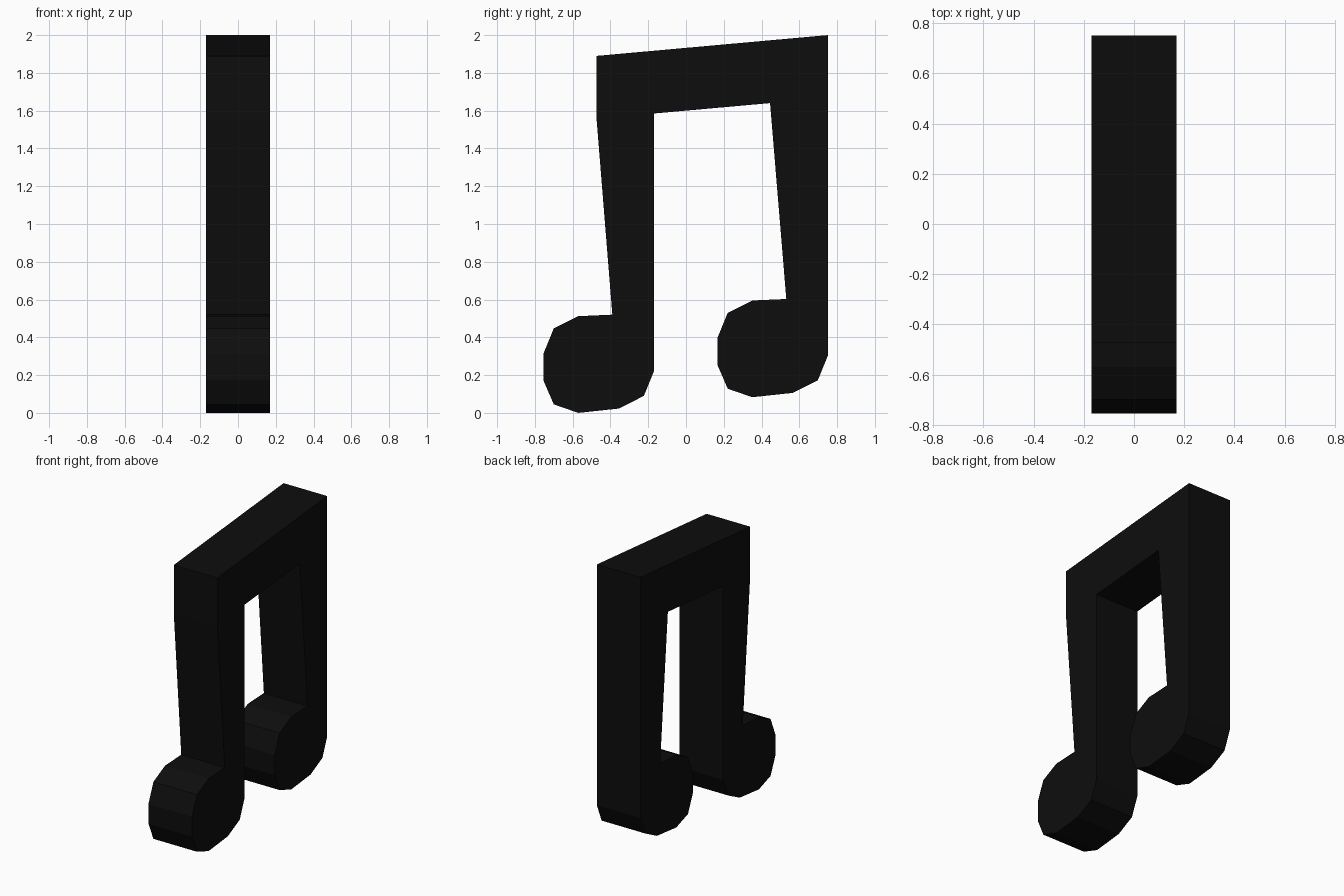
import bpy
import bmesh
from mathutils import Vector

cube = bpy.data.objects.get("Cube")
if cube:
    bpy.data.objects.remove(cube, do_unlink=True)

HALF_WIDTH = 0.17

# Single flat colour
black = bpy.data.materials.new("near_black")
black.use_nodes = True
colour = (0.004, 0.004, 0.004, 1)
black.diffuse_color = colour
black.node_tree.nodes["Principled BSDF"].inputs["Base Color"].default_value = colour

# Faceted note head, from the stem's inner side round to its outer side (y, z)
head = [(-0.39, 0.52), (-0.57, 0.512), (-0.70, 0.447), (-0.755, 0.313),
        (-0.755, 0.172), (-0.70, 0.045), (-0.57, 0), (-0.355, 0.023),
        (-0.223, 0.09), (-0.17, 0.22)]
step = Vector((0.921, 0.083))          # from the front head to the back head
front_head = [Vector(p) for p in head]
back_head = [p + step for p in front_head]

# Closed outline: front stem and head, underside of beam, back head and stem, top
outline = [(-0.473, 1.89), (-0.473, 1.55), *front_head,
           (-0.17, 1.585), (0.445, 1.64), *back_head, (0.751, 2.0)]

# Extrude the outline across x
bm = bmesh.new()
face = bm.faces.new([bm.verts.new((-HALF_WIDTH, y, z)) for y, z in outline])
side = bmesh.ops.extrude_face_region(bm, geom=[face], use_keep_orig=True)
moved = [v for v in side["geom"] if isinstance(v, bmesh.types.BMVert)]
bmesh.ops.translate(bm, verts=moved, vec=(2 * HALF_WIDTH, 0, 0))
bmesh.ops.recalc_face_normals(bm, faces=bm.faces)
bmesh.ops.triangulate(bm, faces=[f for f in bm.faces if len(f.verts) > 4])

mesh = bpy.data.meshes.new("beamed_note")
bm.to_mesh(mesh)
bm.free()
mesh.materials.append(black)
note = bpy.data.objects.new("beamed_note", mesh)
bpy.context.collection.objects.link(note)
